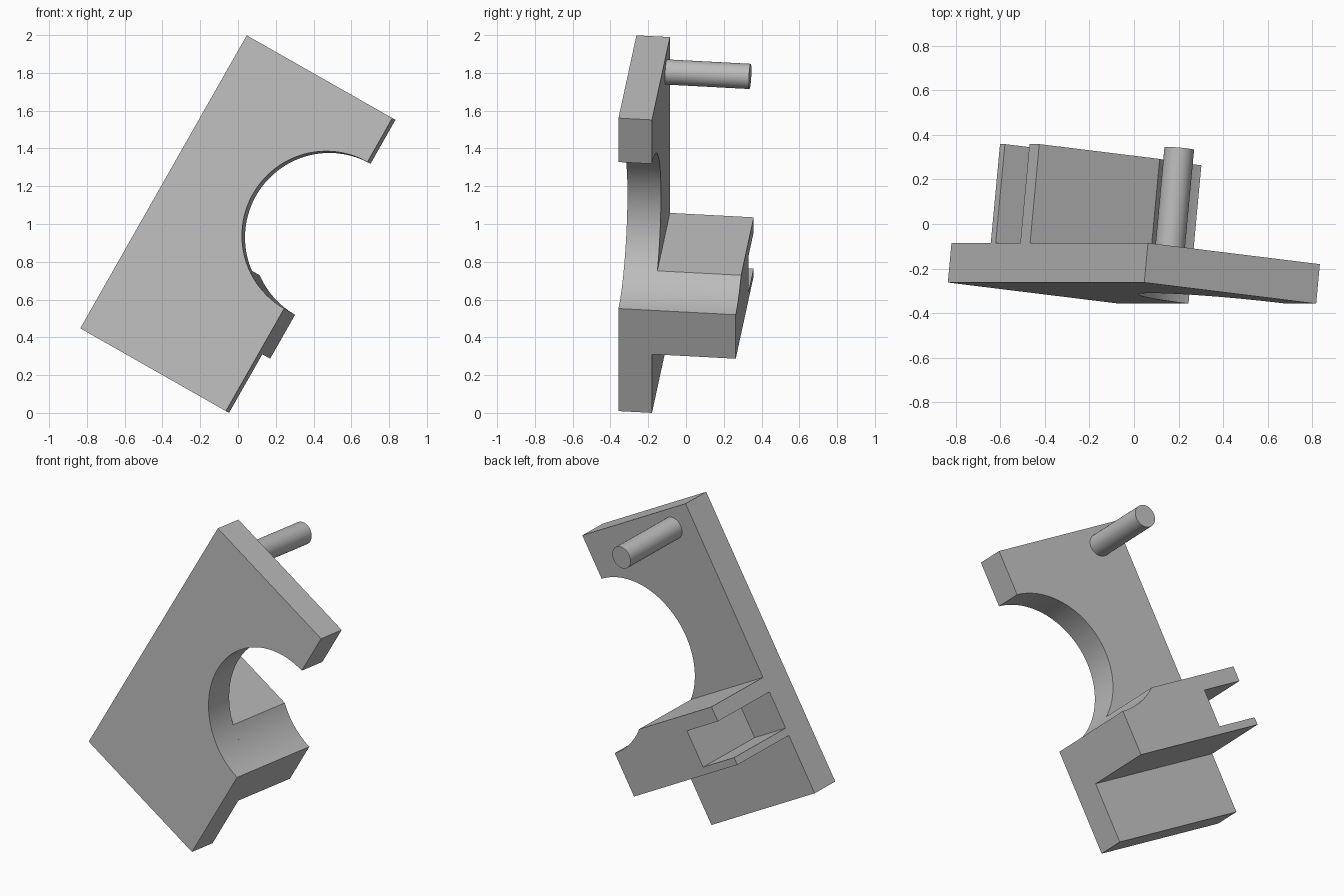
import bpy, bmesh
from math import sin, cos, pi, acos, radians
from mathutils import Matrix, Vector

if "Cube" in bpy.data.objects:
    bpy.data.objects.remove(bpy.data.objects["Cube"], do_unlink=True)

# Tilted frame of the bracket: across, depth, along; one unit is the cut-out radius
R = 0.446
along = Vector((0.494, 0, 0.8695)).normalized()
across = Vector((0.863, -0.1065, -0.493))
across = (across - along * across.dot(along)).normalized()
depth = along.cross(across)
FRAME = Matrix((across, depth, along)).transposed().to_4x4()
FRAME = Matrix.Translation((-0.064, -0.3575, 0.0095)) @ FRAME @ Matrix.Scale(R, 4)

grey = bpy.data.materials.new("plain_grey")
grey.use_nodes = True
colour = (0.5, 0.5, 0.5, 1)
grey.diffuse_color = colour
grey.node_tree.nodes["Principled BSDF"].inputs["Base Color"].default_value = colour


def arc(cx, cz, radius, start, end, steps):
    """Points on a circle, angle measured from straight down towards -x."""
    angles = [start + (end - start) * i / steps for i in range(steps + 1)]
    return [(cx - radius * sin(a), cz - radius * cos(a)) for a in angles]


def extrude_profile(name, points, near, far):
    """Prism of a flat outline, pushed through the depth of the bracket."""
    bm = bmesh.new()
    face = bm.faces.new([bm.verts.new((x, near, z)) for x, z in points])
    new = bmesh.ops.extrude_face_region(bm, geom=[face])["geom"]
    bmesh.ops.translate(bm, vec=(0, far - near, 0),
                        verts=[v for v in new if isinstance(v, bmesh.types.BMVert)])
    bmesh.ops.recalc_face_normals(bm, faces=bm.faces)
    mesh = bpy.data.meshes.new(name)
    bm.to_mesh(mesh)
    bm.free()
    mesh.transform(FRAME)
    mesh.materials.append(grey)
    obj = bpy.data.objects.new(name, mesh)
    bpy.context.collection.objects.link(obj)
    bpy.ops.object.select_all(action='DESELECT')
    obj.select_set(True)
    bpy.context.view_layer.objects.active = obj
    bpy.ops.object.shade_smooth_by_angle(angle=radians(30))
    return obj


FRONT, BACK, END = 0, 0.4, 1.4
HOLE = 2.4

# Plate with a half-round bite in one long edge
plate = [(0, 0)] + arc(0, HOLE, 1, 0, pi, 64) + [(0, 4), (-2, 4), (-2, 0)]
extrude_profile("plate", plate, FRONT, BACK)

# Block behind the plate: rounded cradle at one end, slotted fork at the other
fork = [(-2, 1.6), (-2, 1.4), (-1.4, 1.4), (-1.4, 0.9), (-2, 0.9), (-2, 0.8), (0, 0.8)]
cradle = arc(0, HOLE, 1, 0, acos(HOLE - 1.6), 20)
extrude_profile("forked_block", cradle + fork, BACK, END)

# Round pin near the far corner
extrude_profile("pin", arc(-1.6, 3.75, 0.15, 0, 2 * pi, 32)[:-1], BACK, END)
